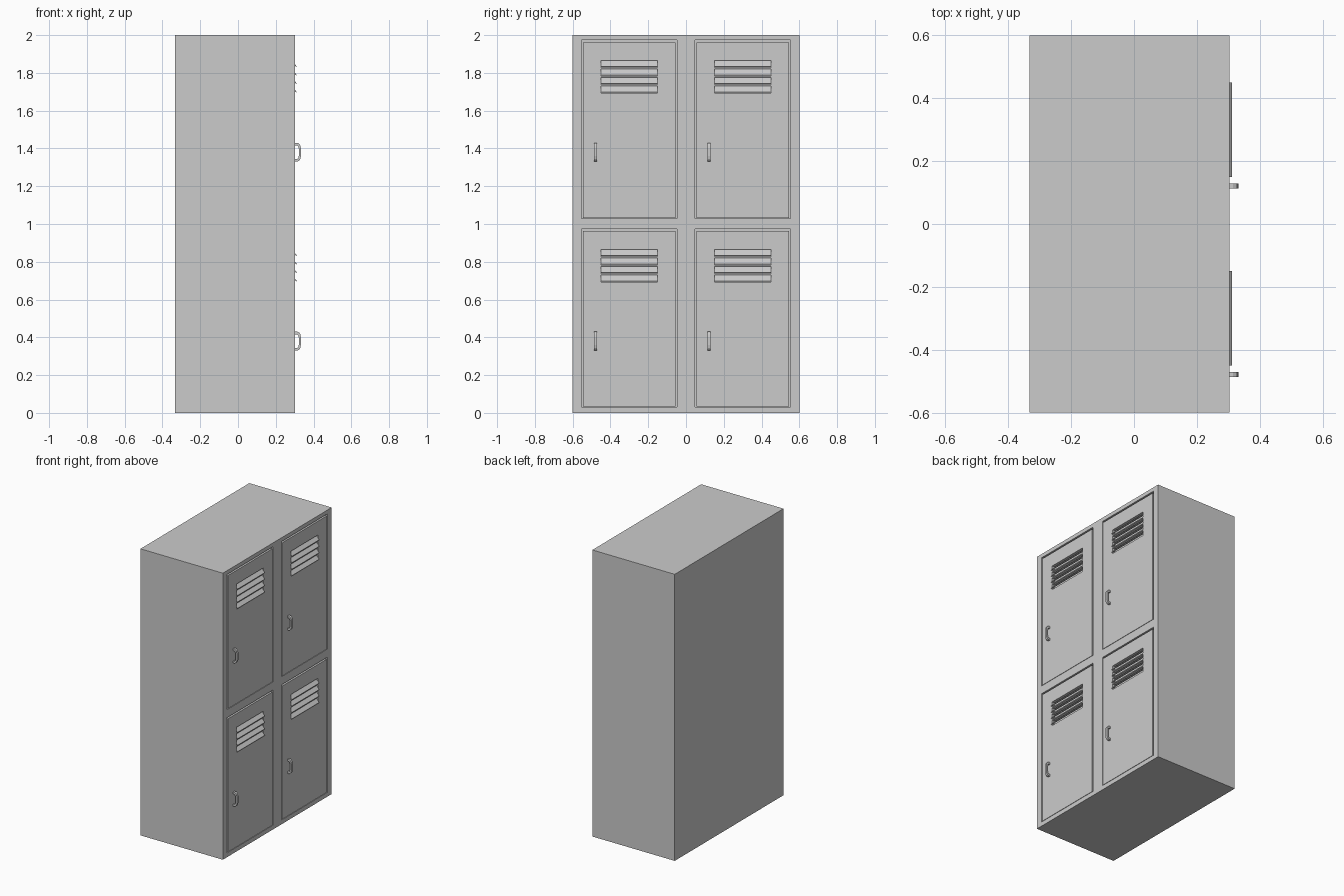
import bpy, bmesh

if "Cube" in bpy.data.objects:
    bpy.data.objects.remove(bpy.data.objects["Cube"])

FRONT = 0.303      # x of the door faces
BACK = -0.333
PITCH = 0.045      # louvre spacing


def add_box(bm, x0, x1, y0, y1, z0, z1):
    v = bmesh.ops.create_cube(bm, size=1)["verts"]
    bmesh.ops.scale(bm, vec=(x1 - x0, y1 - y0, z1 - z0), verts=v)
    bmesh.ops.translate(bm, vec=((x0 + x1) / 2, (y0 + y1) / 2, (z0 + z1) / 2), verts=v)


def add_prism(bm, profile, y0, y1):
    """Extrude an xz profile along y."""
    a = [bm.verts.new((x, y0, z)) for x, z in profile]
    b = [bm.verts.new((x, y1, z)) for x, z in profile]
    bm.faces.new(a)
    bm.faces.new(b[::-1])
    n = len(profile)
    for i in range(n):
        j = (i + 1) % n
        bm.faces.new((a[j], a[i], b[i], b[j]))


def finish(name, bm):
    bmesh.ops.recalc_face_normals(bm, faces=bm.faces)
    me = bpy.data.meshes.new(name)
    bm.to_mesh(me)
    bm.free()
    ob = bpy.data.objects.new(name, me)
    bpy.context.collection.objects.link(ob)
    return ob


def cut(ob, cutter):
    m = ob.modifiers.new("cut", "BOOLEAN")
    m.operation = "DIFFERENCE"
    m.solver = "EXACT"
    m.object = cutter
    cutter.hide_render = True
    cutter.hide_set(True)


# cabinet body with four door recesses
bm = bmesh.new()
add_box(bm, BACK, FRONT, -0.6, 0.6, 0, 2)
body = finish("cabinet_body", bm)

pockets = bmesh.new()
for yc in (-0.3, 0.3):
    for zc in (0.5, 1.5):
        add_box(pockets, FRONT - 0.04, FRONT + 0.1, yc - 0.253, yc + 0.253, zc - 0.47, zc + 0.473)
cut(body, finish("recess_cutter", pockets))

# half of the handle arch, mirrored about its middle
outer = [(FRONT - 0.003, 0.05), (0.315, 0.05), (0.324, 0.045), (0.330, 0.036), (0.333, 0.02)]
inner = [(FRONT - 0.003, 0.036), (0.313, 0.036), (0.319, 0.031), (0.322, 0.018)]


def arch(half):
    return half + [(x, -z) for x, z in reversed(half)]


for yc in (-0.3, 0.3):
    for zc in (0.5, 1.5):
        tag = ("left" if yc < 0 else "right") + ("_lower" if zc < 1 else "_upper")

        # door panel
        bm = bmesh.new()
        add_box(bm, FRONT - 0.02, FRONT, yc - 0.245, yc + 0.245, zc - 0.467, zc + 0.462)
        door = finish("door_" + tag, bm)

        # vent slots
        bm = bmesh.new()
        vt = zc + 0.366
        for i in range(4):
            t = vt - i * PITCH
            add_box(bm, FRONT - 0.05, FRONT + 0.05, yc - 0.15, yc + 0.15, t - 0.038, t)
        cut(door, finish("vent_cutter_" + tag, bm))

        # slanted louvres
        bm = bmesh.new()
        for i in range(4):
            t = vt - i * PITCH
            add_prism(bm, [(FRONT - 0.022, t), (FRONT + 0.009, t - 0.032),
                           (FRONT + 0.006, t - 0.036), (FRONT - 0.025, t - 0.004)],
                      yc - 0.15, yc + 0.15)
        finish("louvres_" + tag, bm)

        # handle
        bm = bmesh.new()
        profile = [(x, z + zc - 0.12) for x, z in arch(outer) + arch(inner)[::-1]]
        add_prism(bm, profile, yc - 0.187, yc - 0.171)
        finish("handle_" + tag, bm)
